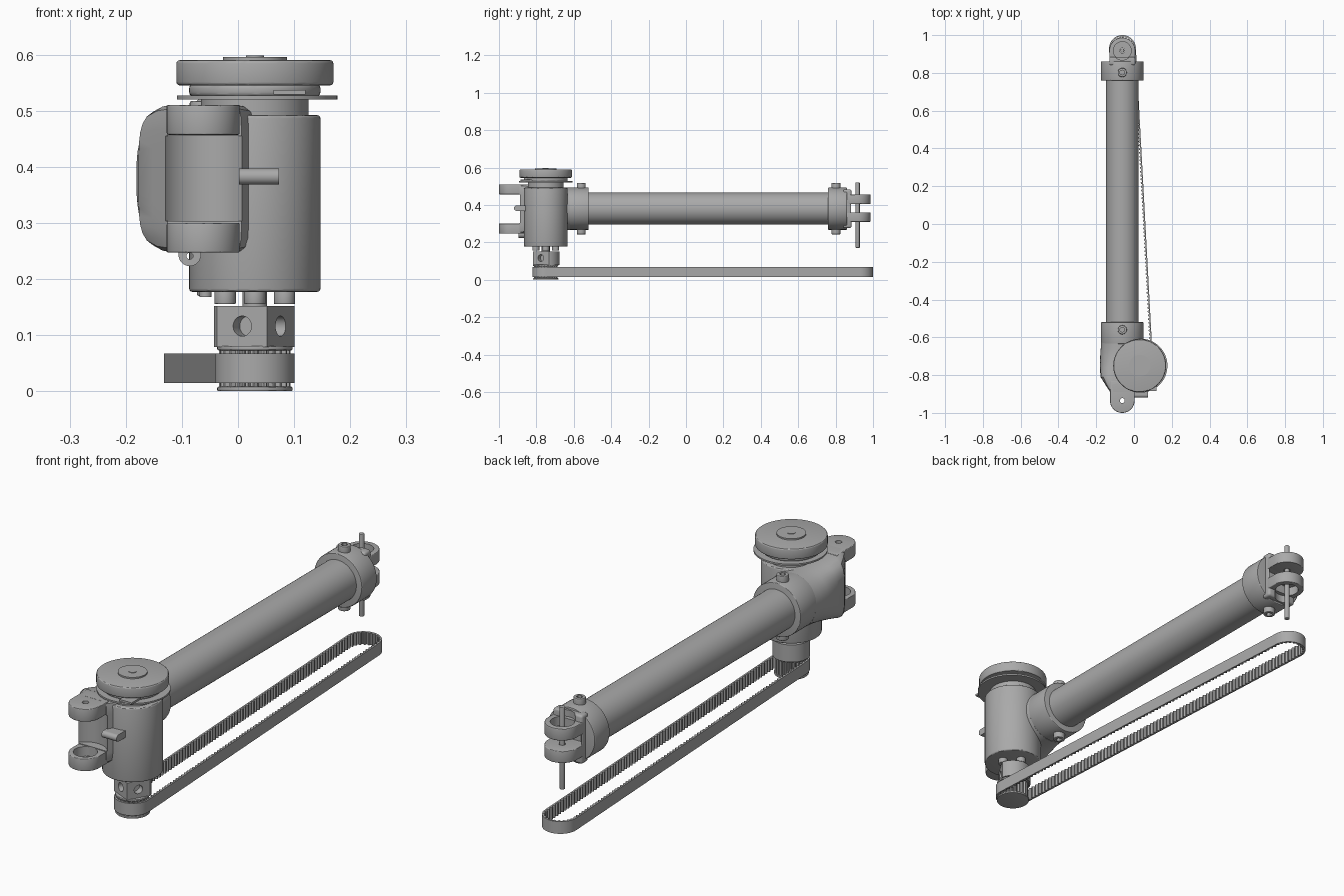
import bpy, bmesh, math
from mathutils import Vector, Matrix

cube = bpy.data.objects.get("Cube")
if cube:
    bpy.data.objects.remove(cube, do_unlink=True)

grey = bpy.data.materials.new("machined grey")
grey.use_nodes = True
GREY = (0.4, 0.4, 0.4, 1)
grey.diffuse_color = GREY
grey.node_tree.nodes["Principled BSDF"].inputs["Base Color"].default_value = GREY

# Shared layout: motor axis, tube axis, hinge axes
MX, MY = 0.03, -0.75
TX, TZ = -0.062, 0.38
FRONT_Y, REAR_Y = -0.935, 0.918


def add(name, bm, bevel=0):
    bmesh.ops.recalc_face_normals(bm, faces=bm.faces)
    mesh = bpy.data.meshes.new(name)
    bm.to_mesh(mesh)
    bm.free()
    ob = bpy.data.objects.new(name, mesh)
    bpy.context.collection.objects.link(ob)
    mesh.materials.append(grey)
    if bevel:
        mod = ob.modifiers.new("Bevel", 'BEVEL')
        mod.width, mod.segments, mod.limit_method = bevel, 3, 'ANGLE'
        run_modifier(ob, mod)
    return ob


def run_modifier(ob, mod):
    bpy.ops.object.select_all(action='DESELECT')
    bpy.context.view_layer.objects.active = ob
    ob.select_set(True)
    bpy.ops.object.modifier_apply(modifier=mod.name)


def cut(ob, cutter):
    mod = ob.modifiers.new("Cut", 'BOOLEAN')
    mod.operation, mod.solver, mod.object = 'DIFFERENCE', 'EXACT', cutter
    run_modifier(ob, mod)
    bpy.data.objects.remove(cutter, do_unlink=True)


def rod(name, a, b, r, sides=48, bevel=0):
    a, b = Vector(a), Vector(b)
    bm = bmesh.new()
    turn = (b - a).to_track_quat('Z', 'Y').to_matrix().to_4x4()
    bmesh.ops.create_cone(bm, cap_ends=True, segments=sides, radius1=r, radius2=r,
                          depth=(b - a).length,
                          matrix=Matrix.Translation((a + b) / 2) @ turn)
    return add(name, bm, bevel)


def disc(name, x, y, z0, z1, r, sides=64, bevel=0):
    return rod(name, (x, y, z0), (x, y, z1), r, sides, bevel)


def box(name, lo, hi, bevel=0):
    lo, hi = Vector(lo), Vector(hi)
    bm = bmesh.new()
    bmesh.ops.create_cube(bm, size=1, matrix=Matrix.Translation((lo + hi) / 2)
                          @ Matrix.Diagonal((*(hi - lo), 1)))
    return add(name, bm, bevel)


def loft(name, rings, bevel=0):
    bm = bmesh.new()
    loops = [[bm.verts.new(p) for p in ring] for ring in rings]
    n = len(loops[0])
    for a, b in zip(loops, loops[1:]):
        for i in range(n):
            bm.faces.new((a[i], a[(i + 1) % n], b[(i + 1) % n], b[i]))
    bm.faces.new(loops[0])
    bm.faces.new(loops[-1])
    return add(name, bm, bevel)


def prism(name, outline, z0, z1, bevel=0):
    return loft(name, [[(x, y, z) for x, y in outline] for z in (z0, z1)], bevel)


def ear(name, y, back, z0, z1, r, open_up):
    # Rounded lug with a bearing pocket and a pin hole
    side = math.copysign(1, y)
    arc = [(TX + r * math.cos(a), y + side * r * math.sin(a))
           for a in (math.pi * i / 32 for i in range(33))]
    ob = prism(name, [(TX + r, back)] + arc + [(TX - r, back)], z0, z1, 0.003)
    floor = 0.012
    lo, hi = (z0 + floor, z1 + 0.1) if open_up else (z0 - 0.1, z1 - floor)
    cut(ob, disc("pocket_cutter", TX, y, lo, hi, 0.047))
    cut(ob, disc("pin_cutter", TX, y, z0 - 0.1, z1 + 0.1, 0.013, 24))


# Arm tube with its end collars
rod("arm_tube", (TX, -0.6, TZ), (TX, 0.82, TZ), 0.086, 64)
rod("rear_collar", (TX, 0.76, TZ), (TX, 0.86, TZ), 0.113, 64, 0.004)
rod("front_collar", (TX, -0.635, TZ), (TX, -0.52, TZ), 0.113, 64, 0.003)

# Clamp screws above and below both collars
for place, y in (("front", -0.56), ("rear", 0.802)):
    for level, s in (("upper", 1), ("lower", -1)):
        head = rod(f"{place}_{level}_screw", (TX, y, TZ + s * 0.09),
                   (TX, y, TZ + s * 0.137), 0.024, 32, 0.003)
        cut(head, rod("socket_cutter", (TX, y, TZ + s * 0.12),
                      (TX, y, TZ + s * 0.15), 0.013, 6))

# Blended bracket from collar to front hinge: y, centre x, half width, half height, squareness
stations = [(-0.62, -0.062, 0.113, 0.113, 2), (-0.66, -0.06, 0.116, 0.113, 2.1),
            (-0.70, -0.055, 0.124, 0.115, 2.4), (-0.76, -0.061, 0.12, 0.12, 3.2),
            (-0.81, -0.064, 0.113, 0.127, 5), (-0.85, -0.062, 0.09, 0.1315, 8),
            (-0.89, -0.06, 0.066, 0.1315, 12)]


def squircle(y, cx, rx, rz, n, steps=64):
    ring = []
    for i in range(steps):
        a = 2 * math.pi * i / steps
        c, s = math.cos(a), math.sin(a)
        k = (abs(c) ** n + abs(s) ** n) ** (-1 / n)
        ring.append((cx + rx * c * k, y, 0.379 + rz * s * k))
    return ring


bracket = loft("hinge_bracket", [squircle(*s) for s in stations])
cut(bracket, disc("clearance_cutter", TX, FRONT_Y, 0.303, 0.455, 0.084))
ear("front_upper_ear", FRONT_Y, -0.83, 0.457, 0.51, 0.065, False)
ear("front_lower_ear", FRONT_Y, -0.83, 0.247, 0.30, 0.065, True)

# Small eyelet under the lower ear
eyelet = rod("eyelet", (-0.086, -0.895, 0.243), (-0.086, -0.865, 0.243), 0.02, 32)
cut(eyelet, rod("eyelet_cutter", (-0.086, -0.95, 0.241), (-0.086, -0.8, 0.241), 0.006, 16))

# Rear hinge with its pin
block = box("rear_hinge_block", (TX - 0.069, 0.84, 0.277), (TX + 0.069, 0.885, 0.483), 0.01)
cut(block, disc("clearance_cutter", TX, REAR_Y, 0.36, 0.405, 0.075))
for z0, z1 in ((0.2, 0.31), (0.455, 0.55)):
    cut(block, disc("seat_cutter", TX, REAR_Y, z0, z1, 0.05))
ear("rear_upper_ear", REAR_Y, 0.85, 0.405, 0.455, 0.069, True)
ear("rear_lower_ear", REAR_Y, 0.85, 0.31, 0.36, 0.069, False)
disc("hinge_pin", TX, REAR_Y, 0.17, 0.52, 0.011, 24, 0.003)

# Motor housing and the stacked discs on top
disc("motor_housing", MX, MY, 0.177, 0.492, 0.117, 96, 0.006)
disc("motor_neck", MX, MY, 0.48, 0.522, 0.096)
disc("thin_flange", MX + 0.004, MY, 0.52, 0.527, 0.143, 96)
disc("rotor_base", MX, MY, 0.525, 0.548, 0.117, 64, 0.008)
disc("rotor_disc", MX, MY, 0.545, 0.59, 0.14, 96, 0.006)
disc("rotor_cap", MX, MY, 0.588, 0.596, 0.057)
disc("rotor_centre", MX, MY, 0.594, 0.598, 0.016, 24)
box("flange_clip", (0.063, -0.885, 0.529), (0.12, -0.82, 0.537))
box("cable_exit", (0.002, -0.905, 0.368), (0.073, -0.85, 0.397))
rod("cable_exit_nose", (0.002, -0.905, 0.3825), (0.073, -0.905, 0.3825), 0.0145, 32)

# Feet under the motor
for i in range(4):
    a = i * math.pi / 2
    disc(f"motor_foot_{i + 1}", MX + 0.053 * math.cos(a), MY + 0.053 * math.sin(a),
         0.155, 0.18, 0.019, 32, 0.002)
disc("small_foot", -0.058, MY, 0.168, 0.18, 0.011, 24)
disc("motor_shaft", MX, MY, 0.07, 0.18, 0.022, 32)

# Shaft coupler: round block with two flats drilled for set screws
coupler = disc("shaft_coupler", MX, MY, 0.079, 0.152, 0.073)
for angle in (-115, -30):
    d = Vector((math.cos(math.radians(angle)), math.sin(math.radians(angle)), 0))
    mid = Vector((MX, MY, 0.116))
    bm = bmesh.new()
    bmesh.ops.create_cube(bm, size=0.2, matrix=Matrix.Translation(mid + d * 0.153)
                          @ Matrix.Rotation(math.radians(angle), 4, 'Z'))
    cut(coupler, add("flat_cutter", bm))
    cut(coupler, rod("screw_hole_cutter", mid + d * 0.025, mid + d * 0.1, 0.018, 32))

# Toothed pulley between two flanges
teeth = []
for i in range(96):
    a, r = 2 * math.pi * i / 96, 0.064 if i % 4 < 2 else 0.056
    teeth.append((MX + r * math.cos(a), MY + r * math.sin(a)))
prism("pulley_teeth", teeth, 0.005, 0.076)
disc("pulley_lower_flange", MX, MY, 0, 0.008, 0.067, 64, 0.002)
disc("pulley_upper_flange", MX, MY, 0.073, 0.081, 0.067, 64, 0.002)

# Toothed belt: loop around the motor pulley and the far end
R, STEPS = 0.071, 760
near, far = Vector((MX, MY)), Vector((TX + 0.001, 0.929))
run = (far - near).normalized()
side = Vector((run.y, -run.x))
span = (far - near).length
length = 2 * span + 2 * math.pi * R


def belt_point(s):
    # Return position on the outer loop and the outward normal
    if s < span:
        return near + run * s + side * R, side
    s -= span
    if s < math.pi * R:
        n = side * math.cos(s / R) + run * math.sin(s / R)
        return far + n * R, n
    s -= math.pi * R
    if s < span:
        return far - run * s - side * R, -side
    s -= span
    n = -side * math.cos(s / R) - run * math.sin(s / R)
    return near + n * R, n


bm = bmesh.new()
rows = []
for i in range(STEPS):
    p, n = belt_point(length * i / STEPS)
    q = p - n * (0.013 if i % 4 < 2 else 0.006)
    rows.append([bm.verts.new((v.x, v.y, z)) for v, z in
                 ((p, 0.015), (p, 0.067), (q, 0.067), (q, 0.015))])
for a, b in zip(rows, rows[1:] + rows[:1]):
    for j in range(4):
        bm.faces.new((a[j], a[(j + 1) % 4], b[(j + 1) % 4], b[j]))
add("toothed_belt", bm)

# Smooth the round surfaces, keeping crisp edges
bpy.ops.object.select_all(action='DESELECT')
for ob in bpy.context.collection.objects:
    if ob.type == 'MESH' and grey.name in ob.data.materials:
        ob.select_set(True)
        bpy.context.view_layer.objects.active = ob
bpy.ops.object.shade_smooth_by_angle(angle=math.radians(30))
